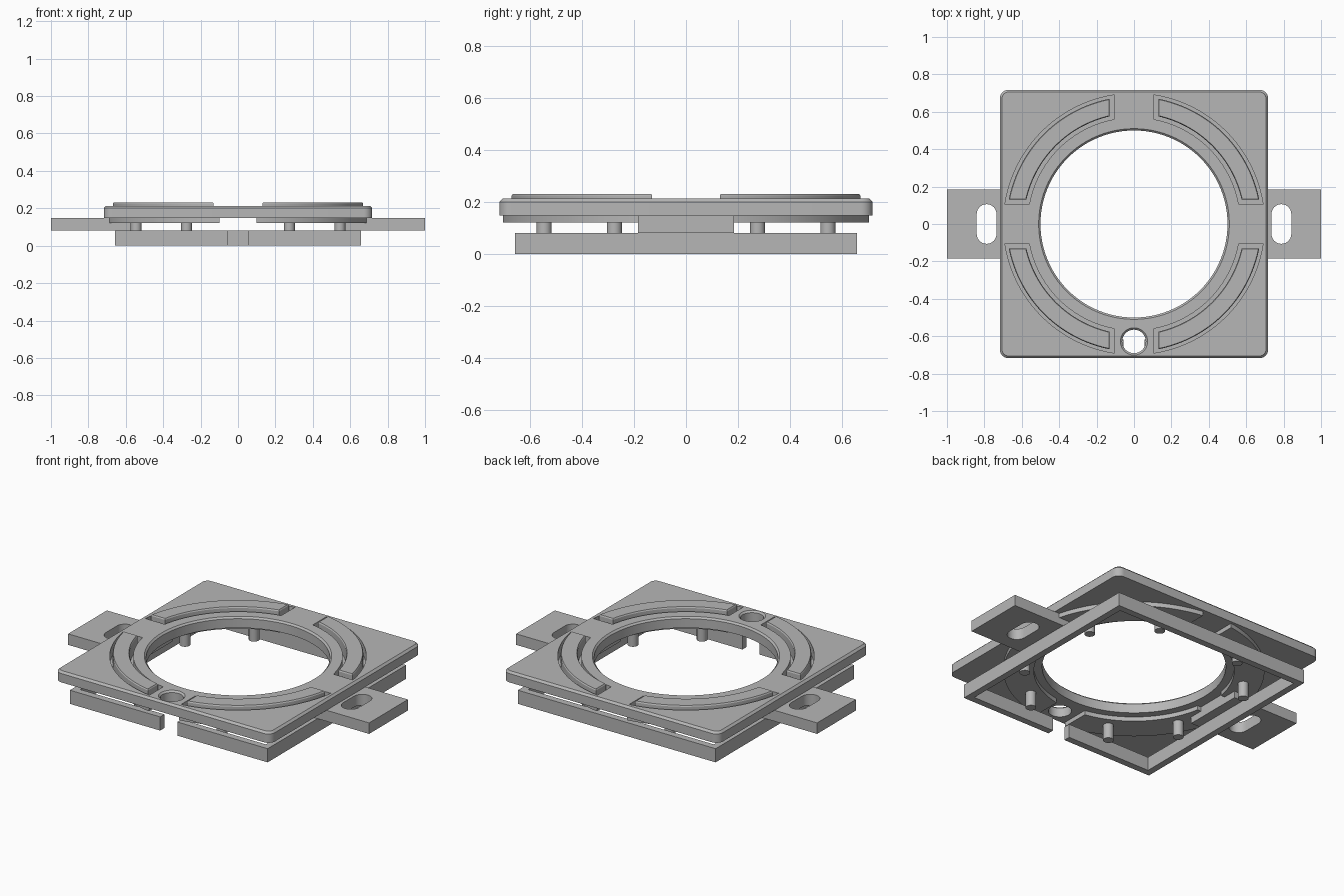
import bpy, bmesh
from math import sin, cos, asin, pi, radians

if "Cube" in bpy.data.objects:
    bpy.data.objects.remove(bpy.data.objects["Cube"], do_unlink=True)

grey = bpy.data.materials.new("plain grey")
grey.use_nodes = True
grey.diffuse_color = (0.47, 0.47, 0.47, 1)
grey.node_tree.nodes["Principled BSDF"].inputs["Base Color"].default_value = grey.diffuse_color

PLATE_BOTTOM, PLATE_TOP = 0.148, 0.213


def arc(cx, cy, r, a, b, n):
    return [(cx + r * cos(a + (b - a) * i / n), cy + r * sin(a + (b - a) * i / n))
            for i in range(n + 1)]


def circle(x, y, r, n):
    return arc(x, y, r, 0, 2 * pi, n)[:-1]


def rounded_square(half, r):
    c, pts = half - r, []
    for k, (sx, sy) in enumerate([(1, 1), (-1, 1), (-1, -1), (1, -1)]):
        pts += arc(sx * c, sy * c, r, k * pi / 2, (k + 1) * pi / 2, 8)
    return pts


def sector(inner, outer, gap, sx, sy):
    """Quarter-ring outline, trimmed parallel to the axes."""
    a, b = asin(gap / outer), asin(gap / inner)
    pts = arc(0, 0, outer, a, pi / 2 - a, 32) + arc(0, 0, inner, pi / 2 - b, b, 32)
    return [(sx * x, sy * y) for x, y in pts]


def stack(name, layers):
    """Solid lofted through matching outlines at rising heights."""
    bm = bmesh.new()
    rings = [[bm.verts.new((x, y, z)) for x, y in pts] for pts, z in layers]
    bm.faces.new(rings[0])
    bm.faces.new(rings[-1])
    n = len(rings[0])
    for low, high in zip(rings, rings[1:]):
        for i in range(n):
            j = (i + 1) % n
            bm.faces.new((low[i], low[j], high[j], high[i]))
    bmesh.ops.recalc_face_normals(bm, faces=bm.faces)
    mesh = bpy.data.meshes.new(name)
    bm.to_mesh(mesh)
    bm.free()
    mesh.materials.append(grey)
    obj = bpy.data.objects.new(name, mesh)
    bpy.context.collection.objects.link(obj)
    return obj


def prism(name, pts, z0, z1):
    return stack(name, [(pts, z0), (pts, z1)])


def activate(obj):
    bpy.ops.object.select_all(action='DESELECT')
    obj.select_set(True)
    bpy.context.view_layer.objects.active = obj


def cut(obj, cutter):
    cutter.hide_render = True
    mod = obj.modifiers.new("cut", 'BOOLEAN')
    mod.operation, mod.solver, mod.object = 'DIFFERENCE', 'EXACT', cutter
    activate(obj)
    bpy.ops.object.modifier_apply(modifier=mod.name)
    bpy.data.objects.remove(cutter, do_unlink=True)


def bore(x, y, r, n):
    """Round cutter that widens at the plate top to leave a chamfer."""
    c = 0.01
    return stack("bore", [(circle(x, y, r, n), 0.1),
                          (circle(x, y, r, n), PLATE_TOP - c),
                          (circle(x, y, r + 2 * c, n), PLATE_TOP + c)])


parts = []
quadrants = [("back_left", 1, 1), ("back_right", -1, 1),
             ("front_right", -1, -1), ("front_left", 1, -1)]

# Top plate with chamfered rim, big round opening and small front hole
plate = stack("top_plate", [(rounded_square(0.717, 0.045), PLATE_BOTTOM),
                            (rounded_square(0.717, 0.045), PLATE_TOP - 0.012),
                            (rounded_square(0.705, 0.033), PLATE_TOP)])
cut(plate, bore(0, 0, 0.5, 96))
cut(plate, bore(0, -0.628, 0.063, 32))
parts.append(plate)

for label, sx, sy in quadrants:
    # Curved slot in the plate
    cut(plate, prism("slot", sector(0.57, 0.698, 0.105, sx, sy), 0.1, 0.3))
    # Curved key: raised body on a wider flange below the plate
    parts.append(stack("key_" + label, [
        (sector(0.59, 0.682, 0.13, sx, sy), 0.14),
        (sector(0.59, 0.682, 0.13, sx, sy), 0.225),
        (sector(0.594, 0.678, 0.134, sx, sy), 0.232)]))
    parts.append(prism("key_flange_" + label,
                       sector(0.545, 0.71, 0.1, sx, sy), 0.122, PLATE_BOTTOM))
    # Two pins under each key
    for k, (x, y) in enumerate([(0.275, 0.545), (0.545, 0.275)]):
        parts.append(prism(f"pin_{label}_{k + 1}",
                           circle(sx * x, sy * y, 0.029, 24), 0.03, 0.125))

# Side mounting tabs with rounded slots
for label, s in (("left", 1), ("right", -1)):
    outline = [(s * x, y) for x, y in
               [(0.56, -0.184), (1, -0.184), (1, 0.184), (0.56, 0.184)]]
    tab = prism("mounting_tab_" + label, outline, 0.082, PLATE_BOTTOM)
    oblong = (arc(s * 0.788, 0.053, 0.053, 0, pi, 16)
              + arc(s * 0.788, -0.053, 0.053, pi, 2 * pi, 16))
    cut(tab, prism("tab_slot", oblong, 0, 0.3))
    parts.append(tab)

# Lower frame, open at the front
h, t, g = 0.657, 0.04, 0.057
i = h - t
parts.append(prism("lower_frame", [
    (g, -h), (h, -h), (h, h), (-h, h), (-h, -h), (-g, -h),
    (-g, -i), (-i, -i), (-i, i), (i, i), (i, -i), (g, -i)], 0, 0.082))

for obj in parts:
    activate(obj)
    bpy.ops.object.shade_smooth_by_angle(angle=radians(25))
